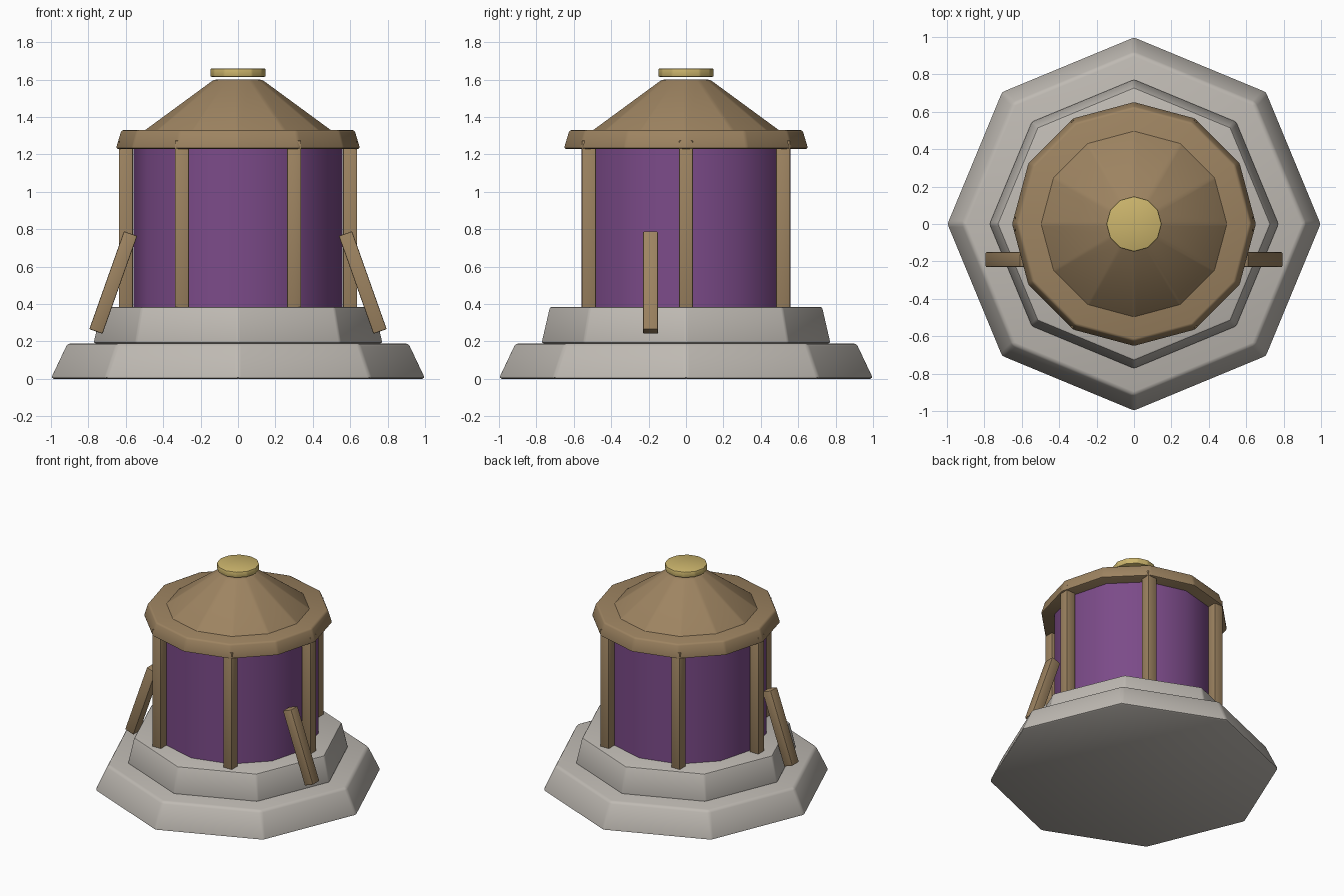
import bpy, bmesh, math
from mathutils import Matrix

cube = bpy.data.objects.get("Cube")
if cube:
    bpy.data.objects.remove(cube, do_unlink=True)


def material(name, rgb):
    mat = bpy.data.materials.new(name)
    mat.use_nodes = True
    mat.diffuse_color = (*rgb, 1)
    mat.node_tree.nodes["Principled BSDF"].inputs["Base Color"].default_value = (*rgb, 1)
    return mat


STONE = material("pale stone", (0.52, 0.49, 0.45))
WOOD = material("brown wood", (0.34, 0.23, 0.12))
PURPLE = material("purple wall", (0.20, 0.07, 0.25))
GOLD = material("gold", (0.60, 0.46, 0.15))


def finish(name, bm, mat, bevel):
    """Round the edges, then turn the mesh into a smooth-shaded object."""
    if bevel:
        bmesh.ops.bevel(bm, geom=bm.edges[:], offset=bevel, segments=2,
                        profile=0.5, affect='EDGES', clamp_overlap=True)
    bmesh.ops.recalc_face_normals(bm, faces=bm.faces[:])
    mesh = bpy.data.meshes.new(name)
    bm.to_mesh(mesh)
    bm.free()
    mesh.materials.append(mat)
    obj = bpy.data.objects.new(name, mesh)
    bpy.context.collection.objects.link(obj)
    bpy.ops.object.select_all(action='DESELECT')
    obj.select_set(True)
    bpy.context.view_layer.objects.active = obj
    bpy.ops.object.shade_smooth_by_angle(angle=math.radians(35))
    return obj


def tier(name, sides, r_low, r_high, z_low, z_high, mat, bevel=0.0):
    """Upright tapered prism with one corner on the x axis."""
    bm = bmesh.new()
    rings = []
    for r, z in ((r_low, z_low), (r_high, z_high)):
        angles = [math.tau * i / sides for i in range(sides)]
        rings.append([bm.verts.new((r * math.cos(a), r * math.sin(a), z)) for a in angles])
    low, high = rings
    bm.faces.new(low[::-1])
    bm.faces.new(high)
    for i in range(sides):
        j = (i + 1) % sides
        bm.faces.new((low[i], low[j], high[j], high[i]))
    return finish(name, bm, mat, bevel)


def beam(name, size, centre, tilt=0.0):
    """Wooden bar, optionally leaning about the y axis."""
    bm = bmesh.new()
    bmesh.ops.create_cube(bm, size=1)
    bmesh.ops.scale(bm, vec=size, verts=bm.verts[:])
    bmesh.ops.transform(bm, verts=bm.verts[:],
                        matrix=Matrix.Translation(centre) @ Matrix.Rotation(tilt, 4, 'Y'))
    return finish(name, bm, WOOD, 0.006)


# Stepped octagonal base
tier("lower_base", 8, 1.005, 0.915, 0, 0.19, STONE, 0.018)
tier("upper_base", 8, 0.775, 0.73, 0.19, 0.385, STONE, 0.012)

# Round wall
tier("wall", 12, 0.56, 0.56, 0.38, 1.25, PURPLE)

# Roof: eave ring, cone and cap
tier("eave", 12, 0.655, 0.625, 1.23, 1.33, WOOD, 0.012)
tier("roof_cone", 12, 0.505, 0.13, 1.325, 1.6, WOOD, 0.012)
tier("roof_cap", 12, 0.148, 0.148, 1.614, 1.66, GOLD, 0.008)

# Six posts around the wall
for i in range(6):
    a = math.tau * i / 6
    beam(f"post_{i + 1}", (0.075, 0.075, 0.895),
         (0.6 * math.cos(a), 0.6 * math.sin(a), 0.827))

# Leaning braces on both sides
for side, label in ((1, "left"), (-1, "right")):
    beam(f"{label}_brace", (0.075, 0.08, 0.555),
         (side * 0.667, -0.19, 0.515), -side * math.radians(19.5))
